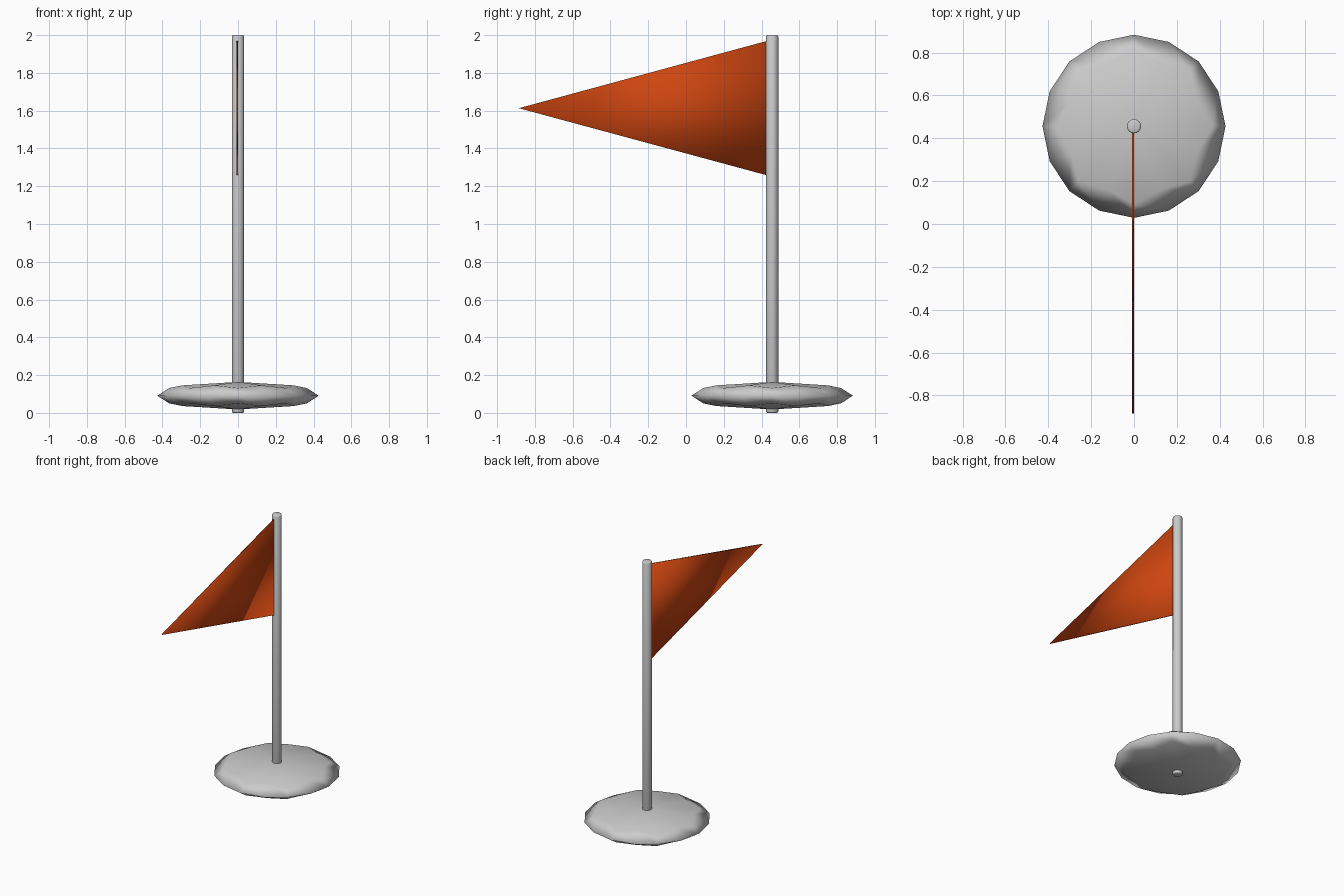
import bpy, bmesh, math
from mathutils import Matrix

if "Cube" in bpy.data.objects:
    bpy.data.objects.remove(bpy.data.objects["Cube"])

PY = 0.456  # pole axis on y


def finish(name, bm):
    bmesh.ops.recalc_face_normals(bm, faces=bm.faces[:])
    me = bpy.data.meshes.new(name)
    bm.to_mesh(me)
    bm.free()
    for p in me.polygons:
        p.use_smooth = True
    ob = bpy.data.objects.new(name, me)
    bpy.context.collection.objects.link(ob)
    return ob


def cylinder(name, r, z0, z1, sides, turn=0.0):
    bm = bmesh.new()
    mat = Matrix.Translation((0, PY, (z0 + z1) / 2)) @ Matrix.Rotation(turn, 4, 'Z')
    bmesh.ops.create_cone(bm, cap_ends=True, segments=sides, radius1=r,
                          radius2=r, depth=z1 - z0, matrix=mat)
    return finish(name, bm)


# Weighted base: eight-sided disc rounded by one subdivision
base = cylinder("base", 0.461, 0.018, 0.164, 8)
sub = base.modifiers.new("round", 'SUBSURF')
sub.levels = sub.render_levels = 1
sub.use_limit_surface = False

# Pole with slightly softened ends
pole = cylinder("pole", 0.033, 0.0, 2.0, 16)
bev = pole.modifiers.new("soft_ends", 'BEVEL')
bev.width = 0.008
bev.segments = 2
bev.limit_method = 'ANGLE'
bev.angle_limit = math.radians(60)

# Thin triangular pennant, smooth across its edges
bm = bmesh.new()
outline = [(0.432, 1.97), (0.432, 1.257), (-0.885, 1.613)]
a, b = [[bm.verts.new((x, y, z)) for y, z in outline] for x in (-0.009, -0.001)]
bm.faces.new(a)
bm.faces.new(b)
for i in range(3):
    j = (i + 1) % 3
    bm.faces.new((a[i], a[j], b[j], b[i]))
flag = finish("pennant", bm)
mat = bpy.data.materials.new("orange_cloth")
mat.diffuse_color = (0.62, 0.06, 0.005, 1)
mat.use_nodes = True
mat.node_tree.nodes["Principled BSDF"].inputs["Base Color"].default_value = mat.diffuse_color
flag.data.materials.append(mat)
